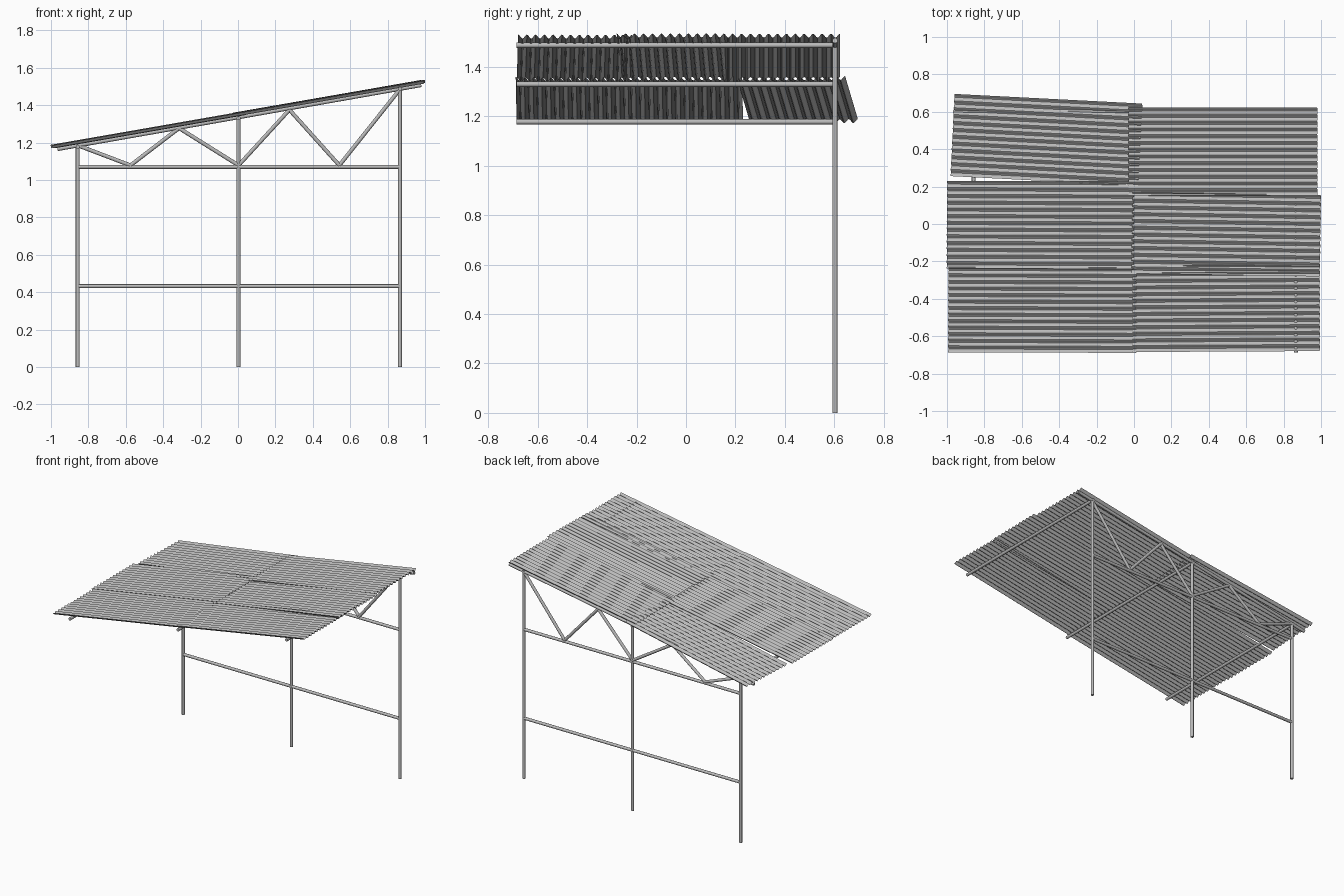
import bpy, bmesh, math
from mathutils import Vector, Matrix

cube = bpy.data.objects.get("Cube")
if cube:
    bpy.data.objects.remove(cube)


def make_material(name, rgb):
    m = bpy.data.materials.new(name)
    m.use_nodes = True
    m.diffuse_color = (*rgb, 1)
    m.node_tree.nodes["Principled BSDF"].inputs["Base Color"].default_value = (*rgb, 1)
    return m


STEEL = make_material("grey steel", (0.5, 0.5, 0.5))
FRAME_Y = 0.603
SLOPE = 0.174
PITCH = math.atan(SLOPE)


def finish(name, bm):
    mesh = bpy.data.meshes.new(name)
    bm.to_mesh(mesh)
    bm.free()
    mesh.materials.append(STEEL)
    obj = bpy.data.objects.new(name, mesh)
    bpy.context.collection.objects.link(obj)
    bpy.ops.object.select_all(action="DESELECT")
    bpy.context.view_layer.objects.active = obj
    obj.select_set(True)
    bpy.ops.object.shade_smooth_by_angle(angle=math.radians(50))
    return obj


def tube(name, a, b, radius=0.0105):
    a, b = Vector(a), Vector(b)
    d = b - a
    place = Matrix.Translation((a + b) / 2) @ d.to_track_quat("Z", "Y").to_matrix().to_4x4()
    bm = bmesh.new()
    bmesh.ops.create_cone(bm, cap_ends=True, segments=12, radius1=radius,
                          radius2=radius, depth=d.length, matrix=place)
    return finish(name, bm)


def corrugated_sheet(name, x, y, length, width, turn, lift, tilt=0.0):
    """Wavy sheet whose ridges run down the roof slope."""
    waves, steps = round(width / 0.036), 8
    place = (Matrix.Translation((x, y, 1.35 + SLOPE * x + lift))
             @ Matrix.Rotation(-PITCH + tilt, 4, "Y")
             @ Matrix.Rotation(math.radians(turn), 4, "Z"))
    bm = bmesh.new()
    previous = None
    for i in range(waves * steps + 1):
        t = i / (waves * steps)
        z = 0.008 * math.cos(2 * math.pi * i / steps)
        pair = [bm.verts.new(place @ Vector((s * length / 2, (t - 0.5) * width, z)))
                for s in (-1, 1)]
        if previous:
            bm.faces.new((previous[0], previous[1], pair[1], pair[0]))
        previous = pair
    return finish(name, bm)


# Posts and the purlins resting on them
for side, x, top, purlin_z in (("right", -0.857, 1.19, 1.178),
                               ("middle", 0.003, 1.345, 1.33),
                               ("left", 0.866, 1.495, 1.488)):
    tube(side + "_post", (x, FRAME_Y, 0), (x, FRAME_Y, top))
    tube(side + "_purlin", (x, -0.687, purlin_z), (x, 0.613, purlin_z))

# Horizontal rails and sloping top chord
for name, z in (("middle_rail", 0.432), ("truss_bottom_chord", 1.07)):
    tube(name, (-0.857, FRAME_Y, z), (0.866, FRAME_Y, z))
tube("truss_top_chord", (-0.965, FRAME_Y, 1.165), (0.98, FRAME_Y, 1.507))

# Zigzag truss web
web = [(-0.857, 1.185), (-0.575, 1.078), (-0.315, 1.277), (0.003, 1.078),
       (0.275, 1.375), (0.542, 1.078), (0.866, 1.485)]
for i, (a, b) in enumerate(zip(web, web[1:])):
    tube(f"truss_web_{i + 1}", (a[0], FRAME_Y, a[1]), (b[0], FRAME_Y, b[1]))

# Overlapping roof sheets
corrugated_sheet("roof_sheet_back_left", 0.476, 0.388, 1.025, 0.47, 0, 0.006)
corrugated_sheet("roof_sheet_centre_left", 0.493, -0.055, 1.022, 0.435, -0.9, 0.004)
corrugated_sheet("roof_sheet_front_left", 0.493, -0.452, 1.015, 0.46, 0.3, 0.0)
corrugated_sheet("roof_sheet_front_right", -0.49, -0.46, 1.02, 0.455, -0.2, 0.0)
corrugated_sheet("roof_sheet_centre_right", -0.5, -0.005, 1.015, 0.468, -0.2, 0.004)
corrugated_sheet("roof_sheet_back_right", -0.468, 0.45, 1.02, 0.44, -2.9, -0.002)
